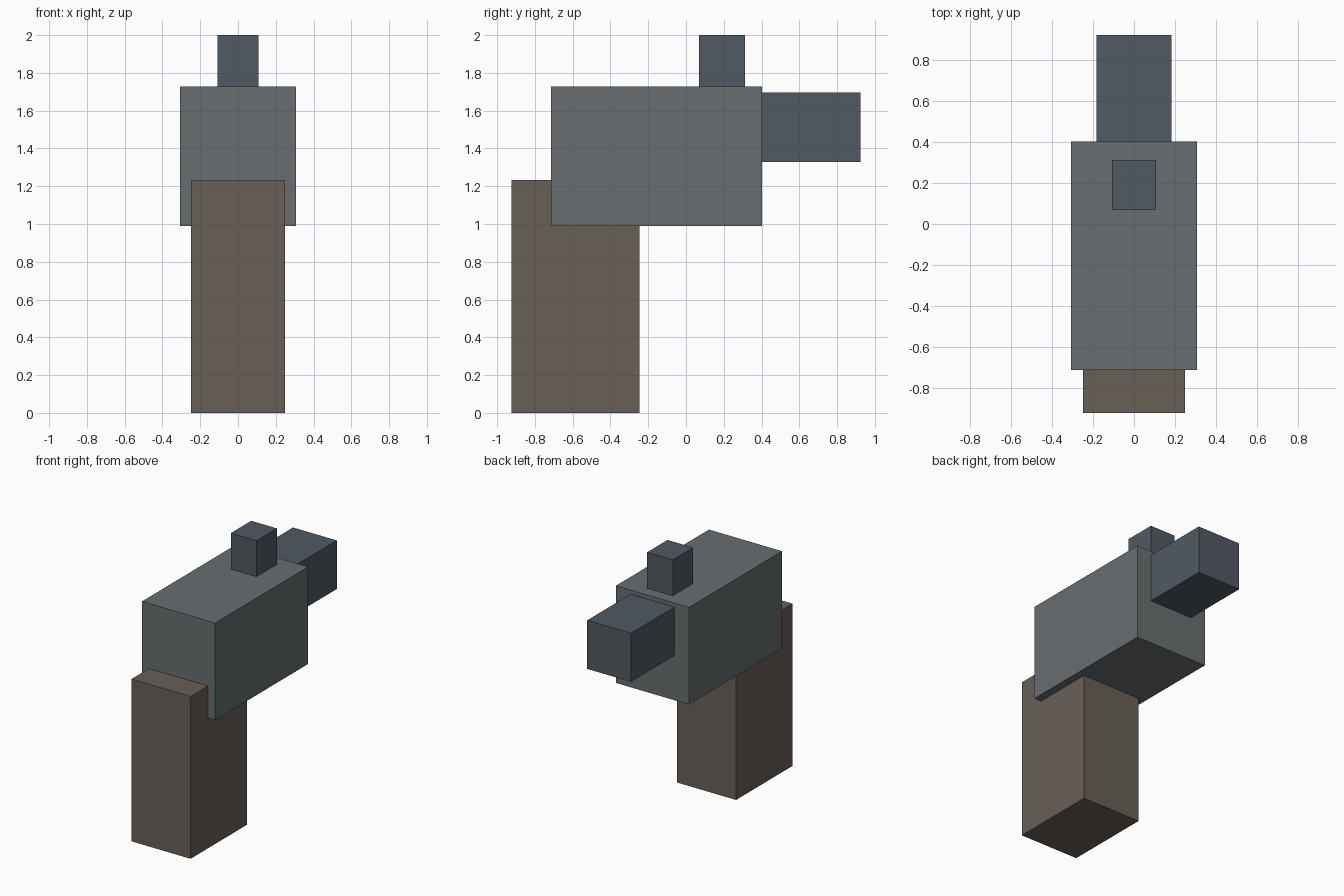
import bpy, bmesh
from mathutils import Vector

if "Cube" in bpy.data.objects:
    bpy.data.objects.remove(bpy.data.objects["Cube"])


def material(name, color):
    m = bpy.data.materials.new(name)
    m.diffuse_color = (*color, 1)
    m.use_nodes = True
    m.node_tree.nodes["Principled BSDF"].inputs["Base Color"].default_value = m.diffuse_color
    return m


def box(name, half_width, y, z, mat):
    """Box centred on x = 0, spanning the given y and z ranges."""
    bm = bmesh.new()
    bmesh.ops.create_cube(bm, size=1)
    size = Vector((2 * half_width, y[1] - y[0], z[1] - z[0]))
    bmesh.ops.scale(bm, vec=size, verts=bm.verts)
    bmesh.ops.translate(bm, vec=(0, sum(y) / 2, sum(z) / 2), verts=bm.verts)
    mesh = bpy.data.meshes.new(name)
    bm.to_mesh(mesh)
    bm.free()
    mesh.materials.append(mat)
    ob = bpy.data.objects.new(name, mesh)
    bpy.context.collection.objects.link(ob)
    return ob


brown = material("brown", (0.14, 0.115, 0.097))
grey = material("grey", (0.138, 0.155, 0.162))
slate = material("slate", (0.083, 0.1, 0.122))

# Upright grip, its top sunk into the body
box("grip", 0.248, (-0.923, -0.247), (0, 1.233), brown)
# Main body
box("body", 0.307, (-0.714, 0.403), (0.989, 1.727), grey)
# Barrel out of the back face
box("barrel", 0.184, (0.403, 0.923), (1.327, 1.696), slate)
# Sight on top
box("sight", 0.108, (0.068, 0.313), (1.727, 2.0), slate)
